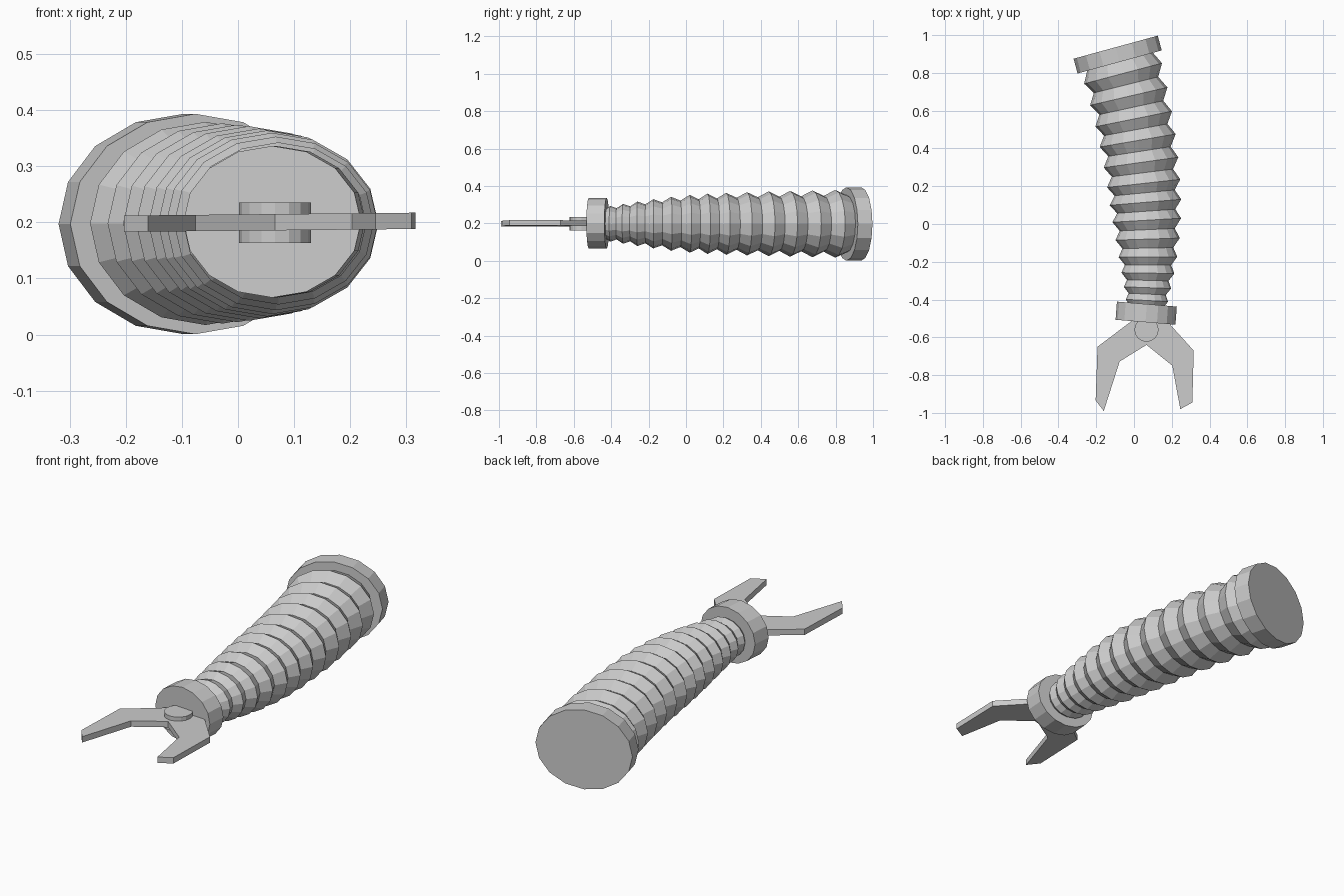
import bpy, bmesh, math
from mathutils import Vector, Matrix

cube = bpy.data.objects.get("Cube")
if cube:
    bpy.data.objects.remove(cube)

SIDES = 16
FLATTEN = 0.85      # cross-sections are slightly squashed in height
MID_Z = 0.198

grey = bpy.data.materials.new("plain_grey")
grey.use_nodes = True
grey.diffuse_color = (0.6, 0.6, 0.6, 1)
grey.node_tree.nodes["Principled BSDF"].inputs["Base Color"].default_value = (0.6, 0.6, 0.6, 1)


def finish(name, bm):
    bmesh.ops.recalc_face_normals(bm, faces=bm.faces)
    mesh = bpy.data.meshes.new(name)
    bm.to_mesh(mesh)
    bm.free()
    mesh.materials.append(grey)
    obj = bpy.data.objects.new(name, mesh)
    bpy.context.collection.objects.link(obj)
    return obj


def loft(name, rings):
    """Skin oval rings given as (centre, radius, turn about z)."""
    bm = bmesh.new()
    loops = []
    for centre, radius, turn in rings:
        rot = Matrix.Rotation(turn, 3, 'Z')
        loop = []
        for i in range(SIDES):
            a = math.tau * i / SIDES
            p = Vector((radius * math.cos(a), 0, radius * FLATTEN * math.sin(a)))
            loop.append(bm.verts.new(centre + rot @ p))
        loops.append(loop)
    for lower, upper in zip(loops, loops[1:]):
        for i in range(SIDES):
            j = (i + 1) % SIDES
            bm.faces.new((lower[i], lower[j], upper[j], upper[i]))
    bm.faces.new(loops[0])
    bm.faces.new(loops[-1])
    return finish(name, bm)


def disc(name, front, back, radius, degrees):
    turn = math.radians(degrees)
    return loft(name, [(Vector(front), radius, turn), (Vector(back), radius, turn)])


def plate(name, outline, thickness):
    """Flat finger cut from an outline, rising very slightly towards +x."""
    bm = bmesh.new()
    base = [bm.verts.new((x, y, 0.185 + 0.01 * x)) for x, y in outline]
    face = bm.faces.new(base)
    out = bmesh.ops.extrude_face_region(bm, geom=[face])
    top = [v for v in out["geom"] if isinstance(v, bmesh.types.BMVert)]
    bmesh.ops.translate(bm, verts=top, vec=(0, 0, thickness))
    return finish(name, bm)


# Bellows: zigzag rings along a gently bending centre line
def section(y, radius):
    x = 0.074 - 0.1326 * (y + 0.2) ** 2
    turn = math.atan(0.2652 * (y + 0.2))
    return Vector((x, y, MID_Z)), radius, turn


ridges = [(0.797, 0.213), (0.676, 0.210), (0.556, 0.207), (0.442, 0.204),
          (0.326, 0.199), (0.215, 0.195), (0.115, 0.190), (0.02, 0.182),
          (-0.08, 0.170), (-0.175, 0.155), (-0.26, 0.140), (-0.337, 0.125),
          (-0.405, 0.112)]
rings = [section(0.86, 0.18)]
for i, (y, r) in enumerate(ridges):
    rings.append(section(y, r))
    if i + 1 < len(ridges):
        ny, nr = ridges[i + 1]
        rings.append(section((y + ny) / 2, 0.83 * (r + nr) / 2))
rings.append(section(-0.435, 0.09))
loft("bellows_arm", rings)

# End discs
disc("shoulder_disc", (-0.076, 0.858, 0.197), (-0.097, 0.936, 0.197), 0.231, 15.3)
disc("wrist_disc", (0.061, -0.52, 0.201), (0.068, -0.424, 0.201), 0.159, -4.7)

# Claw fingers meet at the pivot
plate("right_finger", [(0.066, -0.5), (-0.008, -0.51), (-0.193, -0.65),
                       (-0.203, -0.934), (-0.16, -0.99), (-0.076, -0.728),
                       (0.066, -0.64)], 0.029)
plate("left_finger", [(0.066, -0.5), (0.066, -0.64), (0.203, -0.75),
                      (0.245, -0.98), (0.309, -0.945), (0.316, -0.67),
                      (0.18, -0.52)], 0.029)

# Pivot pin
bm = bmesh.new()
bmesh.ops.create_cone(bm, cap_ends=True, segments=SIDES, radius1=0.064, radius2=0.064,
                      depth=0.072, matrix=Matrix.Translation((0.066, -0.56, 0.199)))
finish("pivot_pin", bm)
